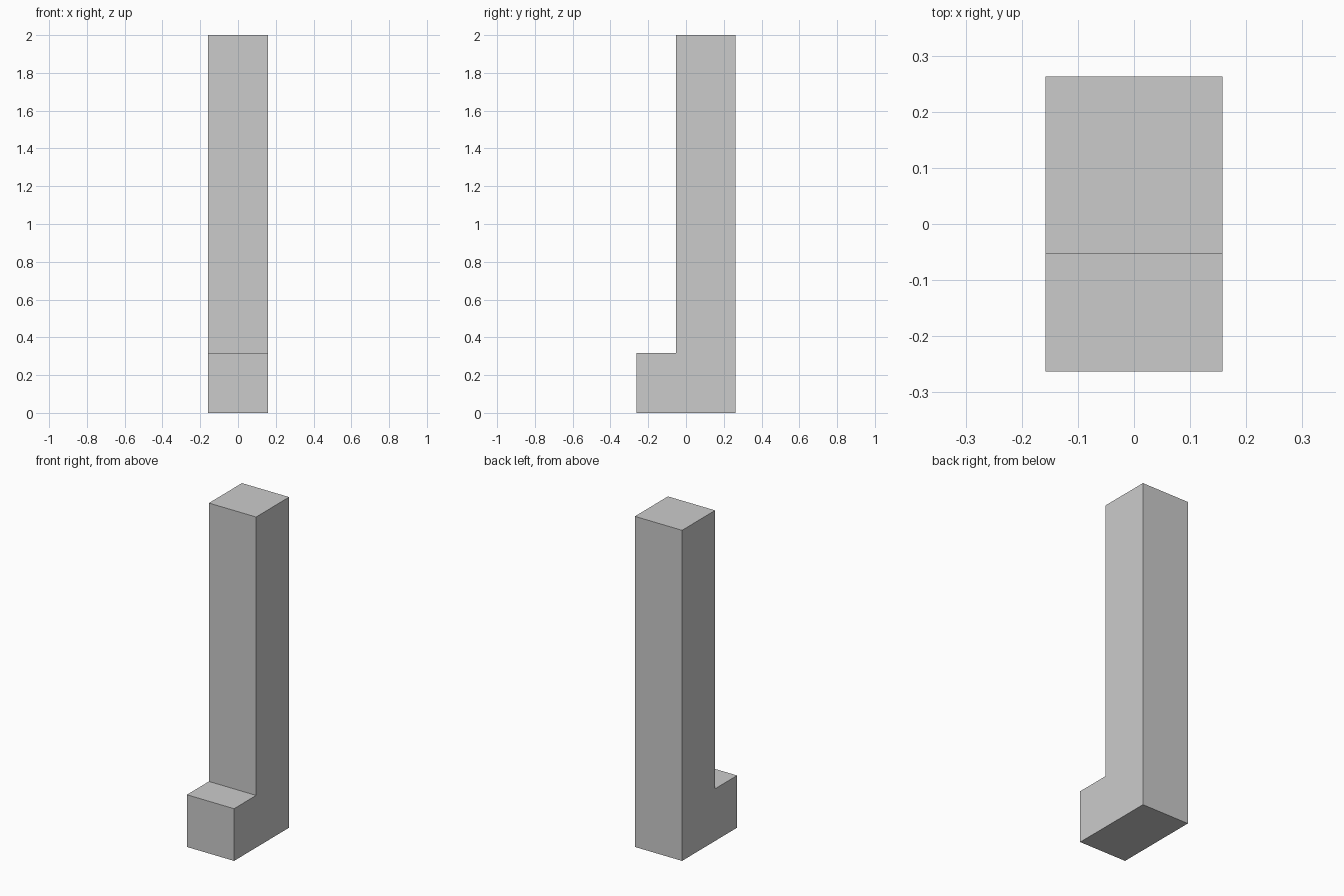
import bpy, bmesh

if "Cube" in bpy.data.objects:
    bpy.data.objects.remove(bpy.data.objects["Cube"])

U = 2 / 19                      # base module of the model
HALF_W = 1.5 * U
FRONT, BACK = -2.5 * U, 2.5 * U
STEP_Y, STEP_Z, TOP = -0.5 * U, 3 * U, 2.0

# L-shaped side profile (y, z)
profile = [(FRONT, 0), (BACK, 0), (BACK, TOP),
           (STEP_Y, TOP), (STEP_Y, STEP_Z), (FRONT, STEP_Z)]

# Post with a projecting foot: profile extruded across the width
bm = bmesh.new()
side = bm.faces.new([bm.verts.new((-HALF_W, y, z)) for y, z in profile])
ext = bmesh.ops.extrude_face_region(bm, geom=[side], use_keep_orig=True)
moved = [v for v in ext["geom"] if isinstance(v, bmesh.types.BMVert)]
bmesh.ops.translate(bm, verts=moved, vec=(2 * HALF_W, 0, 0))
bmesh.ops.recalc_face_normals(bm, faces=bm.faces[:])

mesh = bpy.data.meshes.new("leg_with_foot")
bm.to_mesh(mesh)
bm.free()
bpy.context.collection.objects.link(bpy.data.objects.new("leg_with_foot", mesh))
